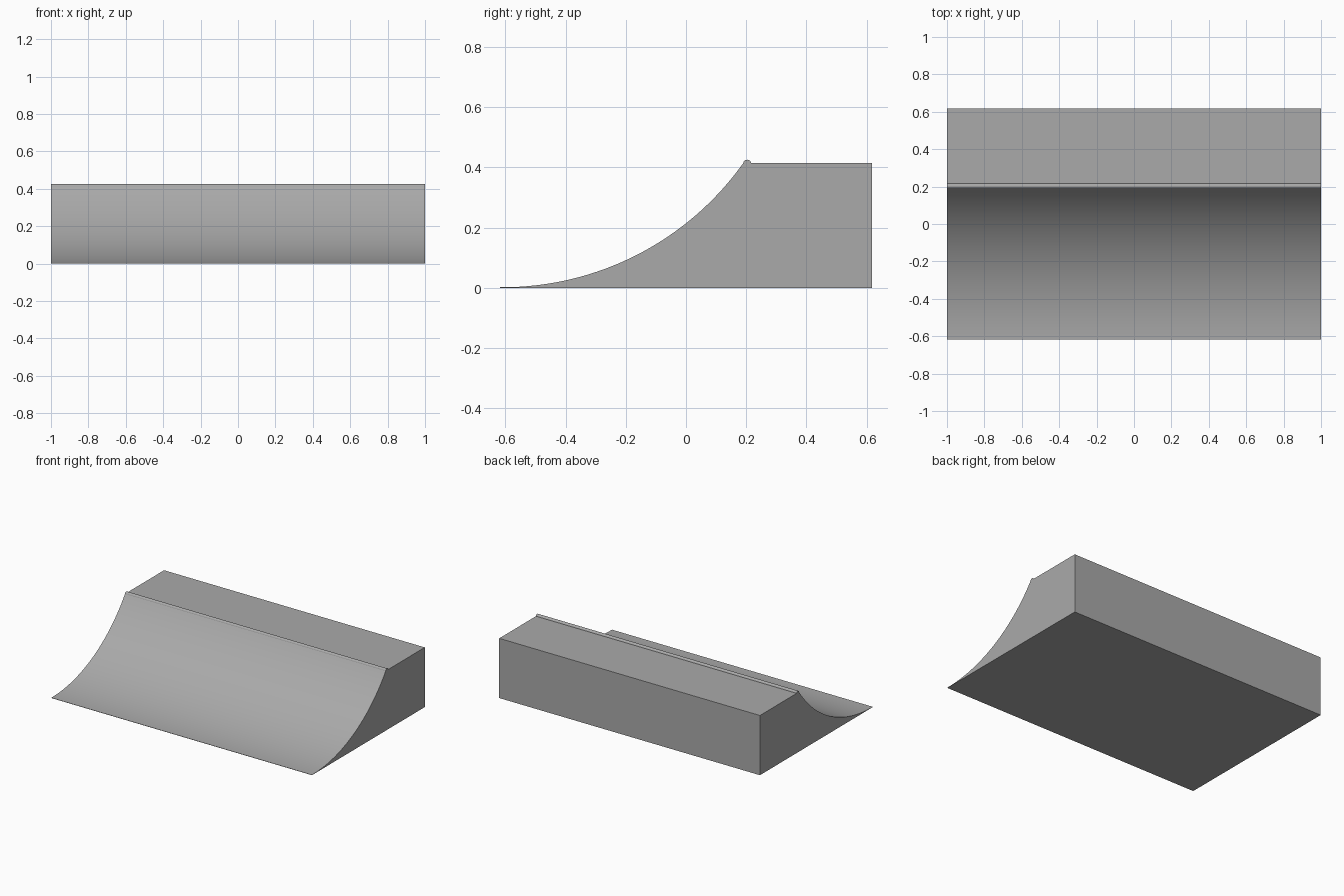
import bpy, bmesh, math

if "Cube" in bpy.data.objects:
    bpy.data.objects.remove(bpy.data.objects["Cube"])

grey = bpy.data.materials.new("concrete_grey")
grey.diffuse_color = (0.40, 0.40, 0.40, 1)
grey.use_nodes = True
grey.node_tree.nodes["Principled BSDF"].inputs["Base Color"].default_value = grey.diffuse_color

HALF_X, HALF_Y = 1.0, 0.618
DECK_Z, LIP_Z = 0.414, 0.002
ARC_START, ARC_END = -0.61, 0.19


def extrude_profile(name, points):
    """Sweep a closed (y, z) outline along the full width in x."""
    bm = bmesh.new()
    face = bm.faces.new([bm.verts.new((-HALF_X, y, z)) for y, z in points])
    swept = bmesh.ops.extrude_face_region(bm, geom=[face])["geom"]
    moved = [g for g in swept if isinstance(g, bmesh.types.BMVert)]
    bmesh.ops.translate(bm, verts=moved, vec=(2 * HALF_X, 0, 0))
    bmesh.ops.recalc_face_normals(bm, faces=bm.faces)
    mesh = bpy.data.meshes.new(name)
    bm.to_mesh(mesh)
    bm.free()
    mesh.materials.append(grey)
    obj = bpy.data.objects.new(name, mesh)
    bpy.context.collection.objects.link(obj)
    bpy.ops.object.select_all(action='DESELECT')
    obj.select_set(True)
    bpy.context.view_layer.objects.active = obj
    bpy.ops.object.shade_smooth_by_angle(angle=math.radians(35))
    return obj


# Ramp body: thin front lip, circular transition, flat deck, upright back
run, rise = ARC_END - ARC_START, DECK_Z - LIP_Z
radius = (run ** 2 + rise ** 2) / (2 * rise)
sweep = math.asin(run / radius)
STEPS = 32
outline = [(-HALF_Y, 0), (-HALF_Y, LIP_Z)]
for i in range(STEPS + 1):
    a = sweep * i / STEPS
    outline.append((ARC_START + radius * math.sin(a),
                    LIP_Z + radius * (1 - math.cos(a))))
outline += [(HALF_Y, DECK_Z), (HALF_Y, 0)]
extrude_profile("ramp_body", outline)

# Coping: round rail set into the top edge of the transition
SIDES, R = 16, 0.0135
extrude_profile("coping_rail", [
    (0.203 + R * math.cos(2 * math.pi * i / SIDES),
     0.412 + R * math.sin(2 * math.pi * i / SIDES)) for i in range(SIDES)])
